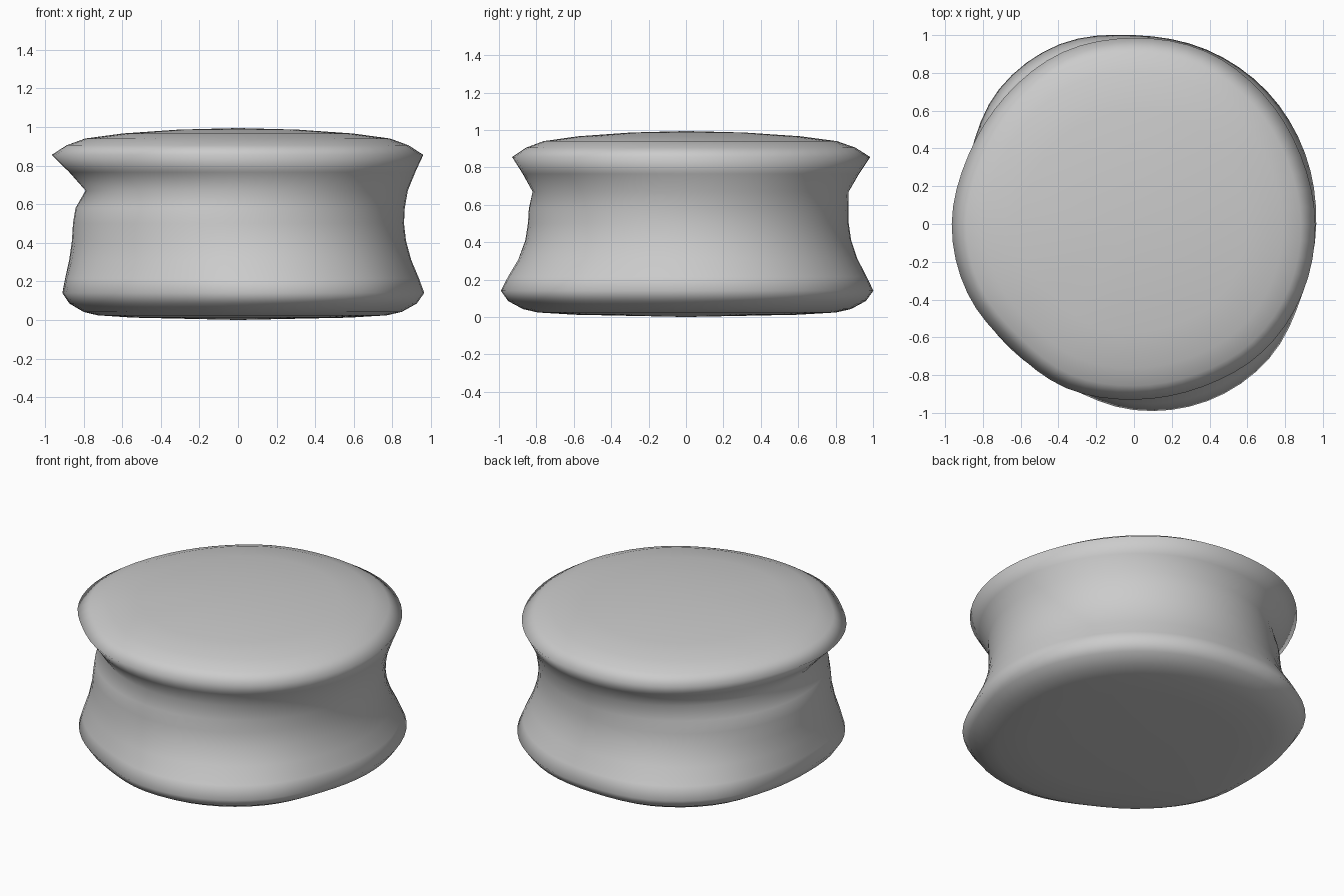
import bpy, bmesh, math

if "Cube" in bpy.data.objects:
    bpy.data.objects.remove(bpy.data.objects["Cube"])

STEPS = 64

# Radii every 22.5 degrees, counter-clockwise from +x
UPPER = [.96, .955, .97, .99, .985, .985, .96, .95, .965, .955, .925, .94, .93, .935, .96, .965]
LOWER = [.965, .98, .995, 1.0, 1.0, 1.03, 1.01, .94, .91, .935, .93, .93, .985, 1.015, 1.01, .965]
# Radii every 90 degrees
WAIST = [.86, .87, .855, .845]
NECK = [.88, .87, .79, .82]


def around(table, t):
    """Smooth periodic interpolation, t in 0..1."""
    n = len(table)
    i = int(t * n)
    f = t * n - i
    a, b, c, d = (table[(i + k) % n] for k in (-1, 0, 1, 2))
    return b + .5 * f * (c - a + f * (2*a - 5*b + 4*c - d + f * (3*(b - c) + d - a)))


# Side profile: height, and weights of lower rim, waist, neck, upper rim
PROFILE = [
    (.006, .30, 0, 0, 0), (.012, .60, 0, 0, 0), (.024, .80, 0, 0, 0),
    (.042, .88, 0, 0, 0), (.085, .96, 0, 0, 0), (.14, 1, 0, 0, 0),
    (.215, .74, .26, 0, 0), (.31, .36, .64, 0, 0), (.41, .1, .9, 0, 0),
    (.50, 0, 1, 0, 0), (.58, 0, .8, .2, 0), (.67, 0, 0, 1, 0),
    (.765, 0, 0, .52, .48), (.855, 0, 0, 0, 1), (.905, 0, 0, 0, .92),
    (.94, 0, 0, 0, .82), (.966, 0, 0, 0, .62), (.986, 0, 0, 0, .32),
]

bm = bmesh.new()
rings = []
for z, l, w, n, u in PROFILE:
    ring = []
    for s in range(STEPS):
        t = s / STEPS
        a = t * math.tau
        r = (l * around(LOWER, t) + w * around(WAIST, t)
             + n * around(NECK, t) + u * around(UPPER, t))
        ring.append(bm.verts.new((r * math.cos(a), r * math.sin(a), z)))
    rings.append(ring)

# Pinched wall and rims
for lo, hi in zip(rings, rings[1:]):
    for s in range(STEPS):
        e = (s + 1) % STEPS
        bm.faces.new((lo[s], lo[e], hi[e], hi[s]))

# Slightly domed end caps
for ring, z in ((rings[0], 0), (rings[-1], .994)):
    c = bm.verts.new((0, 0, z))
    for s in range(STEPS):
        bm.faces.new((ring[s], ring[(s + 1) % STEPS], c))

bmesh.ops.recalc_face_normals(bm, faces=bm.faces)
for f in bm.faces:
    f.smooth = True
mesh = bpy.data.meshes.new("pinched_drum")
bm.to_mesh(mesh)
bm.free()
drum = bpy.data.objects.new("pinched_drum", mesh)
bpy.context.collection.objects.link(drum)
